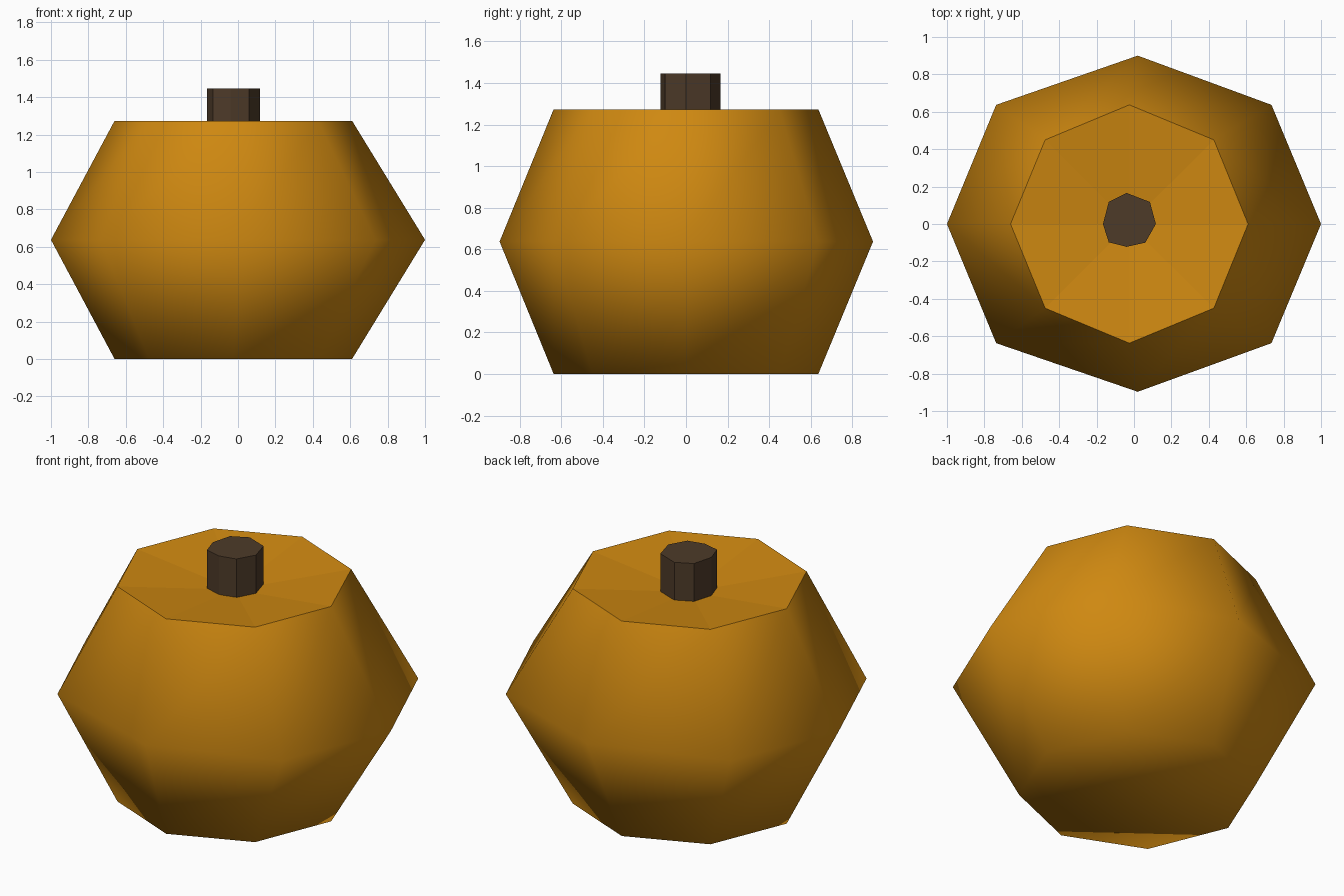
import bpy, bmesh

if "Cube" in bpy.data.objects:
    bpy.data.objects.remove(bpy.data.objects["Cube"])

def material(name, rgb):
    m = bpy.data.materials.new(name)
    m.diffuse_color = (*rgb, 1.0)
    m.use_nodes = True
    m.node_tree.nodes["Principled BSDF"].inputs["Base Color"].default_value = m.diffuse_color
    return m

def make_object(name, bm, mat):
    bmesh.ops.recalc_face_normals(bm, faces=bm.faces)
    me = bpy.data.meshes.new(name)
    bm.to_mesh(me)
    bm.free()
    me.materials.append(mat)
    ob = bpy.data.objects.new(name, me)
    bpy.context.collection.objects.link(ob)
    return ob

def ring(bm, pts, z):
    return [bm.verts.new((x, y, z)) for x, y in pts]

def bridge(bm, a, b):
    n = len(a)
    return [bm.faces.new((a[i], a[(i + 1) % n], b[(i + 1) % n], b[i])) for i in range(n)]

orange = material("pumpkin orange", (0.62, 0.247, 0.0055))
brown = material("stem brown", (0.075, 0.043, 0.022))

# Pumpkin body: three octagonal rings, flat base, dished top
wide = [(1.0, 0), (0.735, 0.637), (0.02, 0.9), (-0.737, 0.637),
        (-1.0, 0), (-0.737, -0.637), (0.02, -0.897), (0.735, -0.637)]
narrow = [(0.61, 0), (0.427, 0.45), (-0.025, 0.637), (-0.475, 0.45),
          (-0.66, 0), (-0.475, -0.45), (-0.025, -0.637), (0.427, -0.45)]
bm = bmesh.new()
low = ring(bm, narrow, 0.0)
mid = ring(bm, wide, 0.637)
top = ring(bm, narrow, 1.273)
bridge(bm, low, mid)
bridge(bm, mid, top)
bm.faces.new(low[::-1])
for f in bm.faces:
    f.smooth = True
centre = bm.verts.new((-0.025, 0, 1.203))
for i in range(8):
    bm.faces.new((top[i], top[(i + 1) % 8], centre)).smooth = False
    bm.edges.get((top[i], top[(i + 1) % 8])).smooth = False
make_object("pumpkin_body", bm, orange)

# Stem: short, slightly irregular octagonal post standing in the dish
section = [(0.117, 0), (0.085, 0.118), (-0.04, 0.166), (-0.135, 0.118),
           (-0.166, 0), (-0.135, -0.098), (-0.04, -0.122), (0.06, -0.1)]
bm = bmesh.new()
base = ring(bm, section, 1.19)
tip = ring(bm, section, 1.445)
bridge(bm, base, tip)
bm.faces.new(base[::-1])
bm.faces.new(tip)
make_object("stem", bm, brown)
